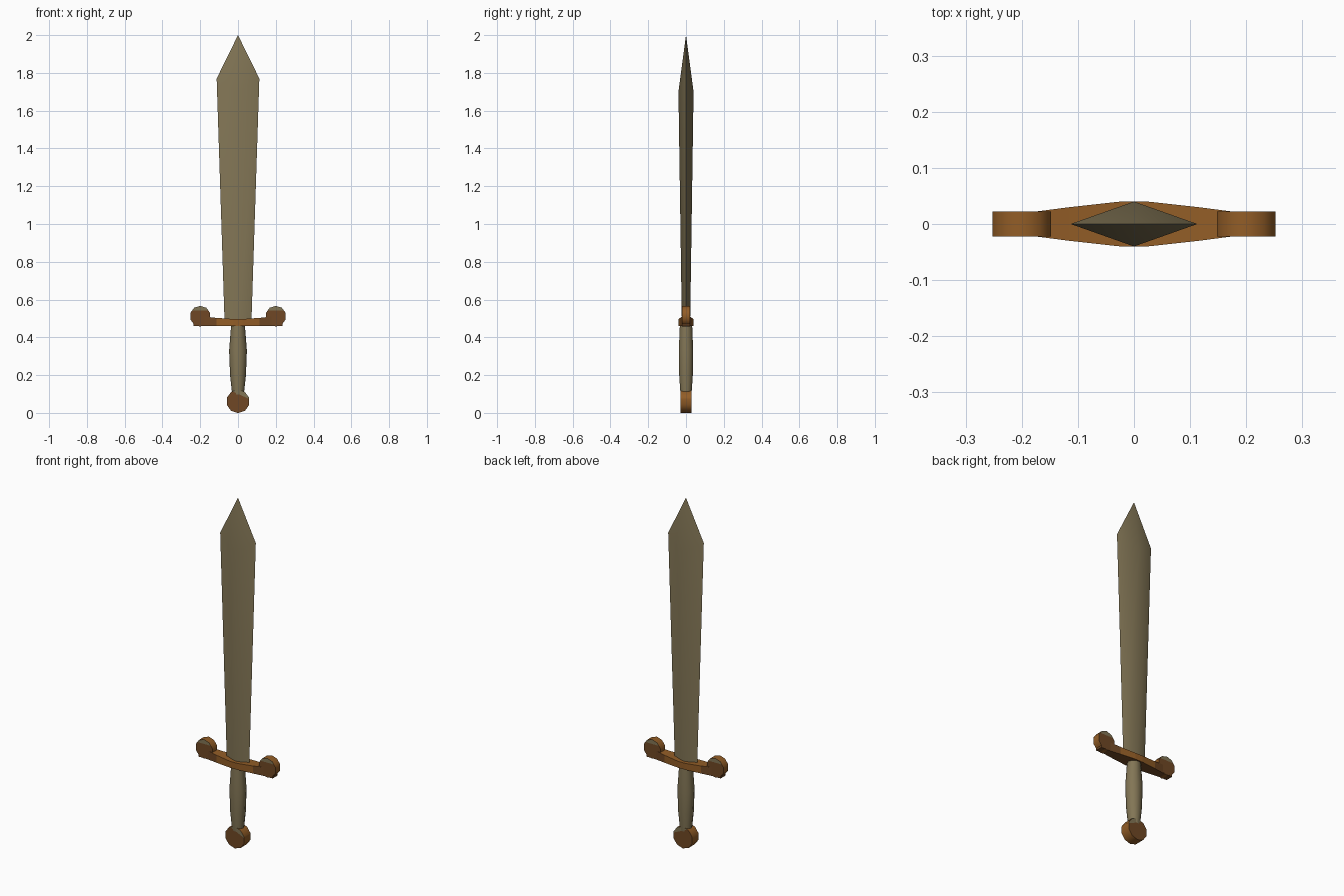
import bpy, bmesh, math
from mathutils import Vector

if "Cube" in bpy.data.objects:
    bpy.data.objects.remove(bpy.data.objects["Cube"])


def mat(name, rgb):
    m = bpy.data.materials.new(name)
    m.diffuse_color = (*rgb, 1)
    m.use_nodes = True
    m.node_tree.nodes["Principled BSDF"].inputs["Base Color"].default_value = m.diffuse_color
    return m


STEEL = mat("dull steel", (0.225, 0.180, 0.092))
BRONZE = mat("bright bronze", (0.290, 0.110, 0.020))
BROWN = mat("dark bronze", (0.160, 0.064, 0.018))


def finish(name, bm, mats, smooth=None):
    bmesh.ops.recalc_face_normals(bm, faces=bm.faces[:])
    me = bpy.data.meshes.new(name)
    bm.to_mesh(me)
    bm.free()
    for m in mats:
        me.materials.append(m)
    ob = bpy.data.objects.new(name, me)
    bpy.context.collection.objects.link(ob)
    if smooth:
        bpy.ops.object.select_all(action='DESELECT')
        ob.select_set(True)
        bpy.context.view_layer.objects.active = ob
        bpy.ops.object.shade_smooth_by_angle(angle=math.radians(smooth))
    return ob


def loft(bm, rings):
    """Skin a list of closed rings and cap both ends."""
    vs = [[bm.verts.new(p) for p in r] for r in rings]
    n = len(vs[0])
    for a, b in zip(vs, vs[1:]):
        for i in range(n):
            bm.faces.new((a[i], a[(i + 1) % n], b[(i + 1) % n], b[i]))
    bm.faces.new(vs[0])
    bm.faces.new(vs[-1])


def disc(name, x, z, r, depth, sides, cut_dir, cut_dist):
    """Faceted disc facing front; the patch past the cut line is steel."""
    bm = bmesh.new()
    ring = [(math.cos(a), math.sin(a)) for a in
            ((i + 0.5) * math.tau / sides for i in range(sides))]
    loft(bm, [[(x + r * c, y, z + r * s) for c, s in ring] for y in (-depth, depth)])
    d = Vector(cut_dir).normalized()
    c = Vector((x, 0, z))
    bmesh.ops.bisect_plane(bm, geom=bm.verts[:] + bm.edges[:] + bm.faces[:],
                           plane_co=c + d * cut_dist, plane_no=d)
    bm.normal_update()
    for f in bm.faces:
        if abs(f.normal.y) > 0.9:
            past = (f.calc_center_median() - c).dot(d) > cut_dist
            f.material_index = 2 if past else 1
    finish(name, bm, [BRONZE, BROWN, STEEL], 40)


# Blade: diamond section, edge shoulder slightly above the ridge shoulder
bm = bmesh.new()
base = [bm.verts.new(p) for p in ((-.071, 0, .48), (0, -.022, .48), (.071, 0, .48), (0, .022, .48))]
top = [bm.verts.new(p) for p in ((-.113, 0, 1.77), (0, -.04, 1.70), (.113, 0, 1.77), (0, .04, 1.70))]
tip = bm.verts.new((0, 0, 2.0))
for i in range(4):
    j = (i + 1) % 4
    bm.faces.new((base[i], base[j], top[j], top[i]))
    bm.faces.new((top[i], top[j], tip))
bm.faces.new(base)
finish("blade", bm, [STEEL], 60)

# Grip: bulging handle
bm = bmesh.new()
loft(bm, [[(rx * math.cos(a), ry * math.sin(a), z) for a in (i * math.tau / 10 for i in range(10))]
          for z, rx, ry in ((.09, .03, .03), (.20, .042, .038), (.33, .047, .04), (.47, .036, .034))])
finish("grip", bm, [STEEL], 50)

# Crossguard: bar tapering in depth, darker toward the ends
bm = bmesh.new()
stations = [(0.024, .04, .497), (0.115, .030, .503), (0.18, .0215, .51)]
stations = [(-x, y, z) for x, y, z in reversed(stations)] + stations
loft(bm, [[(x, -y, .46), (x, y, .46), (x, y, z), (x, -y, z)] for x, y, z in stations])
bm.normal_update()
for f in bm.faces:
    end = abs(f.calc_center_median().x) > 0.12
    f.material_index = 1 if end and abs(f.normal.z) < 0.5 or f.calc_center_median().z < .461 else 0
finish("crossguard", bm, [BRONZE, BROWN])

# Guard end discs and their feet joining the bar
for side, label in ((-1, "left"), (1, "right")):
    disc(label + "_guard_end", side * 0.2, 0.512, 0.055, 0.022, 10, (0, 0, 1), 0.030)
    bm = bmesh.new()
    loft(bm, [[(side * x, y, z) for x, z in ((.14, .46), (.235, .46), (.235, .50), (.15, .51))]
              for y in (-.0215, .0215)])
    finish(label + "_guard_foot", bm, [BROWN])

# Pommel disc
disc("pommel", 0, 0.061, 0.062, 0.029, 10, (0.45, 0, 1), 0.036)
